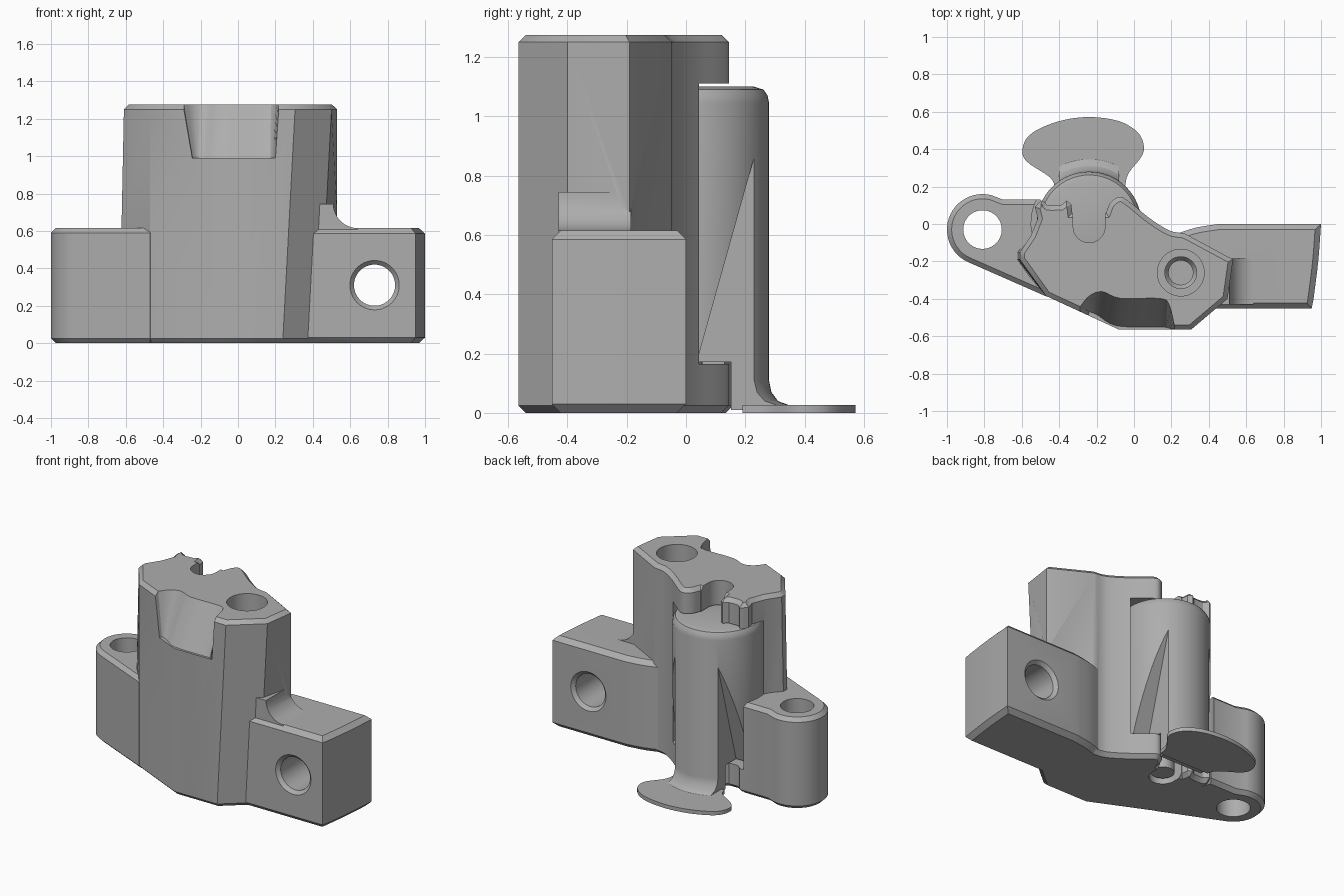
import bpy, bmesh
from math import cos, sin, radians, pi
from mathutils import Vector, Matrix

if "Cube" in bpy.data.objects:
    bpy.data.objects.remove(bpy.data.objects["Cube"])

grey = bpy.data.materials.new("plain grey")
grey.use_nodes = True
colour = (0.42, 0.42, 0.42, 1)
grey.diffuse_color = colour
grey.node_tree.nodes["Principled BSDF"].inputs["Base Color"].default_value = colour


def make_object(name, bm):
    bmesh.ops.remove_doubles(bm, verts=bm.verts, dist=1e-5)
    bmesh.ops.recalc_face_normals(bm, faces=bm.faces)
    mesh = bpy.data.meshes.new(name)
    bm.to_mesh(mesh)
    bm.free()
    mesh.materials.append(grey)
    obj = bpy.data.objects.new(name, mesh)
    bpy.context.collection.objects.link(obj)
    return obj


def loft(name, rings, matrix=Matrix()):
    """Skin a list of equal-length rings of 3D points and cap both ends."""
    bm = bmesh.new()
    loops = [[bm.verts.new(matrix @ Vector(p)) for p in ring] for ring in rings]
    n = len(loops[0])
    for a, b in zip(loops, loops[1:]):
        for i in range(n):
            j = (i + 1) % n
            bm.faces.new((a[i], a[j], b[j], b[i]))
    bm.faces.new(loops[0][::-1])
    bm.faces.new(loops[-1])
    return make_object(name, bm)


def inset(points, d):
    """Mitred inward offset of a counter-clockwise outline."""
    pts = [Vector(p) for p in points]
    out = []
    for i, p in enumerate(pts):
        e1 = (p - pts[i - 1]).normalized()
        e2 = (pts[(i + 1) % len(pts)] - p).normalized()
        n1, n2 = Vector((-e1.y, e1.x)), Vector((-e2.y, e2.x))
        out.append(p + (n1 + n2) * d / max(1 + n1.dot(n2), 0.5))
    return out


def prism(name, low, z0, z1, bevel=0.0, high=None):
    high = high or low
    rings = [(low, z0), (high, z1)]
    if bevel:
        rings = [(inset(low, bevel), z0), (low, z0 + bevel),
                 (high, z1 - bevel), (inset(high, bevel), z1)]
    return loft(name, [[(p[0], p[1], z) for p in pts] for pts, z in rings])


def turned(name, profile, centre, matrix=Matrix(), steps=64):
    """Stack of circles given as (radius, height)."""
    rings = [[(r * cos(2 * pi * i / steps), r * sin(2 * pi * i / steps), h)
              for i in range(steps)] for r, h in profile]
    return loft(name, rings, Matrix.Translation(centre) @ matrix)


def arc(cx, cy, r, a0, a1, steps=24):
    angles = [radians(a0 + (a1 - a0) * i / steps) for i in range(steps + 1)]
    return [(cx + r * cos(a), cy + r * sin(a)) for a in angles]


def curve(points, steps=5):
    """Smooth open curve through the points."""
    p = [Vector(q) for q in points]
    p = [2 * p[0] - p[1]] + p + [2 * p[-1] - p[-2]]
    out = []
    for a, b, c, d in zip(p, p[1:], p[2:], p[3:]):
        for i in range(steps):
            t = i / steps
            out.append(0.5 * (2 * b + (c - a) * t + (2 * a - 5 * b + 4 * c - d) * t ** 2
                              + (3 * b - a - 3 * c + d) * t ** 3))
    return out + [p[-2]]


def combine(target, other, operation):
    """Apply a boolean and discard the helper."""
    mod = target.modifiers.new("cut", "BOOLEAN")
    mod.object, mod.operation, mod.solver = other, operation, "EXACT"
    bpy.context.view_layer.update()
    graph = bpy.context.evaluated_depsgraph_get()
    mesh = bpy.data.meshes.new_from_object(target.evaluated_get(graph))
    target.modifiers.clear()
    target.data = mesh
    bpy.data.objects.remove(other)


def yz_prism(name, points, x0, x1):
    return loft(name, [[(x, y, z) for y, z in points] for x in (x0, x1)])


def smooth(obj):
    bpy.ops.object.select_all(action="DESELECT")
    obj.select_set(True)
    bpy.context.view_layer.objects.active = obj
    bpy.ops.object.shade_smooth_by_angle(angle=radians(30))


# Tower: full-height body with a wavy back and a leaning front corner
back = curve([(0.27, -0.05), (0.19, -0.035), (0.085, 0.03), (-0.02, 0.115), (-0.075, 0.145),
              (-0.125, 0.115), (-0.15, 0.06)])
back += [(-0.33, 0.06), (-0.335, 0.105), (-0.36, 0.125)]
back += curve([(-0.39, 0.1), (-0.46, 0.1), (-0.49, 0.127), (-0.53, 0.09)], 3)
back += [(-0.515, 0.03), (-0.55, -0.06)]


def tower_outline(lean, tip):
    return [(-0.47, -0.385), (-0.08, -0.565), (0.24 + lean, -0.565), (0.435 + lean, -0.4),
            (0.53, -0.19)] + back + [(tip, -0.15), (tip, -0.19)]


body = prism("clamp_body", tower_outline(0, -0.635), 0, 1.275, 0.025, tower_outline(0.065, -0.61))

# Side lug with a rounded end
lug = [(-0.47, -0.387), (-0.3, -0.3), (-0.45, 0), (-0.5, 0.13), (-0.7, 0.13)]
lug += arc(-0.81, -0.03, 0.19, 75, 246)
combine(body, prism("lug", lug, 0, 0.615, 0.025), "UNION")

# Side block with a slightly curved end
block = [(0.2, -0.3), (0.3, -0.452), (0.95, -0.452)]
block += curve([(0.96, -0.4), (0.985, -0.2), (1, 0)], 4)
block += curve([(0.45, 0), (0.33, -0.02), (0.22, -0.055)], 4) + [(0.15, -0.2)]
combine(body, prism("block", block, 0, 0.615, 0.03), "UNION")

# Fillet between the tower and the block
fillet = [(0.4, 0.58), (0.64, 0.58)] + arc(0.64, 0.745, 0.13, 270, 180, 10) + [(0.4, 0.745)]
combine(body, loft("fillet", [[(x, y, z) for x, z in fillet] for y in (-0.43, -0.185)]), "UNION")

# Cylindrical pocket for the lever, and the keyhole slot through shelf and roof
pin = (-0.24, 0, 0)
combine(body, turned("pocket", [(0.31, 0.165), (0.31, 1.11)], pin), "DIFFERENCE")
slot = arc(-0.24, -0.015, 0.085, 180, 360) + [(-0.155, 0.3), (-0.325, 0.3)]
combine(body, prism("slot", slot, -0.1, 1.4), "DIFFERENCE")

# Sloping thumb recess at the top of the front
recess_low = [(-0.24, -0.47), (-0.22, -0.475), (-0.19, -0.49), (-0.09, -0.545), (0.14, -0.55),
              (0.18, -0.555), (0.2, -0.56)]
recess_high = curve([(-0.29, -0.44), (-0.24, -0.38), (-0.17, -0.355), (-0.07, -0.39),
                     (0.14, -0.39), (0.19, -0.43), (0.22, -0.56)], 4)
rim = [(0.23, -0.7), (-0.3, -0.7)]
combine(body, prism("recess", curve(recess_low, 4) + rim, 0.99, 1.29, 0, recess_high + rim),
        "DIFFERENCE")

# Screw holes: lug, stepped tower hole and chamfered block hole
combine(body, turned("lug_hole", [(0.103, -0.1), (0.103, 0.7)], (-0.81, -0.03, 0)), "DIFFERENCE")
combine(body, turned("tower_hole", [(0.065, 0.4), (0.065, 0.75), (0.085, 0.78), (0.085, 0.95),
                                    (0.125, 0.95), (0.125, 1.4)], (0.25, -0.26, 0)), "DIFFERENCE")
cross = [(0.155, -0.475), (0.11, -0.43), (0.11, -0.022), (0.155, 0.023)]
combine(body, turned("block_hole", cross, (0.73, 0, 0.31), Matrix.Rotation(-pi / 2, 4, "X")),
        "DIFFERENCE")
smooth(body)

# Lever: round head tapering to a narrow stem
lever = turned("lever", [(0.36, 0.01), (0.345, 0.027), (0.31, 0.04), (0.288, 0.07), (0.28, 0.11),
                         (0.28, 1.045), (0.275, 1.07), (0.262, 1.09), (0.23, 1.1)], pin)
wedge = [(0.235, 0.88), (-0.02, -0.03), (0.5, -0.03), (0.5, 0.88)]
for x0, x1 in ((-0.7, -0.4), (-0.08, 0.3)):
    combine(lever, yz_prism("wedge", wedge, x0, x1), "DIFFERENCE")
under = [(-0.6, -0.05), (0.152, -0.05), (0.152, 0.172), (-0.6, 0.172)]
combine(lever, yz_prism("under", under, -0.8, 0.4), "DIFFERENCE")
smooth(lever)

# Pivot pin under the lever head
smooth(turned("pivot_pin", [(0.07, 0.03), (0.07, 0.2)], (-0.24, -0.015, 0), steps=32))

# Flat flared foot of the lever
foot = curve([(-0.05, 0.19), (-0.03, 0.27), (0.04, 0.36), (0.052, 0.42), (0.02, 0.49),
              (-0.08, 0.55), (-0.24, 0.572), (-0.4, 0.55), (-0.54, 0.49), (-0.592, 0.42),
              (-0.58, 0.34), (-0.45, 0.25), (-0.42, 0.19)], 4)
smooth(prism("lever_foot", foot, 0, 0.026))
